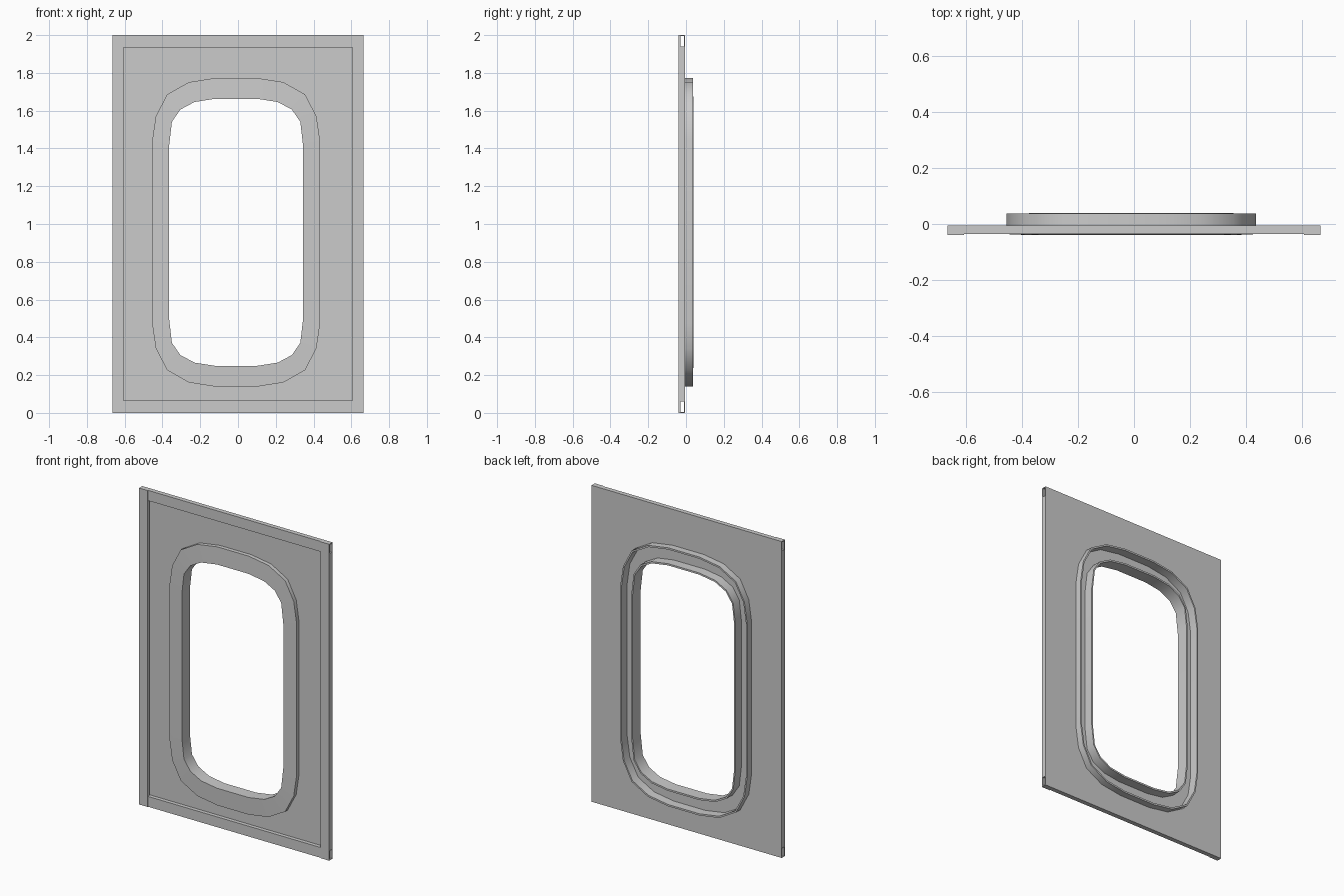
import bpy, bmesh, math
from mathutils import Vector

if "Cube" in bpy.data.objects:
    bpy.data.objects.remove(bpy.data.objects["Cube"])

FRONT, BACK, T = -0.04, -0.006, 0.005      # panel depth range and sheet thickness
HW, H = 0.665, 2.0                         # panel half width and height
CX, CZ = -0.01, 0.956                      # window centre

# quarter outlines of the window frame, from top centre to the side
OUTER = [(.11, .817), (.25, .795), (.365, .73), (.425, .615), (.445, .48)]
INNER = [(.11, .707), (.22, .69), (.295, .65), (.34, .585), (.355, .455)]


def finish(name, bm):
    bmesh.ops.recalc_face_normals(bm, faces=bm.faces)
    me = bpy.data.meshes.new(name)
    bm.to_mesh(me)
    bm.free()
    ob = bpy.data.objects.new(name, me)
    bpy.context.collection.objects.link(ob)
    return ob


def outline(t):
    """Closed window outline, t = 0 outer edge to t = 1 inner edge."""
    q = [(a[0] + (b[0] - a[0]) * t, a[1] + (b[1] - a[1]) * t)
         for a, b in zip(OUTER, INNER)]
    right = q + [(x, -z) for x, z in reversed(q)]
    full = right + [(-x, z) for x, z in reversed(right)]
    return [(CX + x, CZ + z) for x, z in full]


def boxes(name, items):
    """One object made of several axis-aligned boxes (low, high)."""
    bm = bmesh.new()
    for lo, hi in items:
        lo, hi = Vector(lo), Vector(hi)
        verts = bmesh.ops.create_cube(bm, size=1)["verts"]
        for v in verts:
            v.co = Vector([(lo[i] + hi[i]) / 2 + v.co[i] * abs(hi[i] - lo[i])
                           for i in range(3)])
    return finish(name, bm)


# back sheet with the window cut out
bm = bmesh.new()
edges = []
for loop in ([(-HW, 0), (HW, 0), (HW, H), (-HW, H)], outline(0)):
    vs = [bm.verts.new((x, BACK, z)) for x, z in loop]
    edges += [bm.edges.new((vs[i - 1], vs[i])) for i in range(len(vs))]
bmesh.ops.triangle_fill(bm, use_beauty=True, edges=edges)
ext = bmesh.ops.extrude_face_region(bm, geom=bm.faces[:], use_keep_orig=True)
for v in ext["geom"]:
    if isinstance(v, bmesh.types.BMVert):
        v.co.y -= T
finish("panel_sheet", bm)

# window frame: a channel section swept round the outline
section = [(0, -.036), (1, FRONT), (1, .04), (.9, .04),
           (.9, -.02), (.1, -.02), (.1, .037), (0, .037)]
bm = bmesh.new()
rings = [[bm.verts.new((x, y, z)) for x, z in outline(t)] for t, y in section]
for k in range(len(rings)):
    a, b = rings[k - 1], rings[k]
    for i in range(len(a)):
        bm.faces.new((a[i - 1], a[i], b[i], b[i - 1]))
frame = finish("window_frame", bm)
bpy.context.view_layer.objects.active = frame
frame.select_set(True)
bpy.ops.object.shade_smooth_by_angle(angle=math.radians(35))
frame.select_set(False)

# top and bottom folded channels
for name, edge, d in (("bottom_channel", 0, 1), ("top_channel", H, -1)):
    y = FRONT + T
    boxes(name, [
        ((-HW, y, edge), (HW, BACK - T, edge + d * T)),
        ((-HW, y, edge), (HW, y + T, edge + d * .065)),
        ((-HW, y, edge + d * .06), (HW, BACK - T, edge + d * .065)),
    ])

# side strips with outer wall and short inner lip
for name, s in (("left_strip", -1), ("right_strip", 1)):
    boxes(name, [
        ((s * .605, FRONT + .001, 0), (s * HW, FRONT + T, H)),
        ((s * (HW - T), FRONT + T, .065), (s * HW, BACK - T, H - .065)),
        ((s * .605, FRONT + T, .065), (s * .61, FRONT + .02, H - .065)),
    ])
